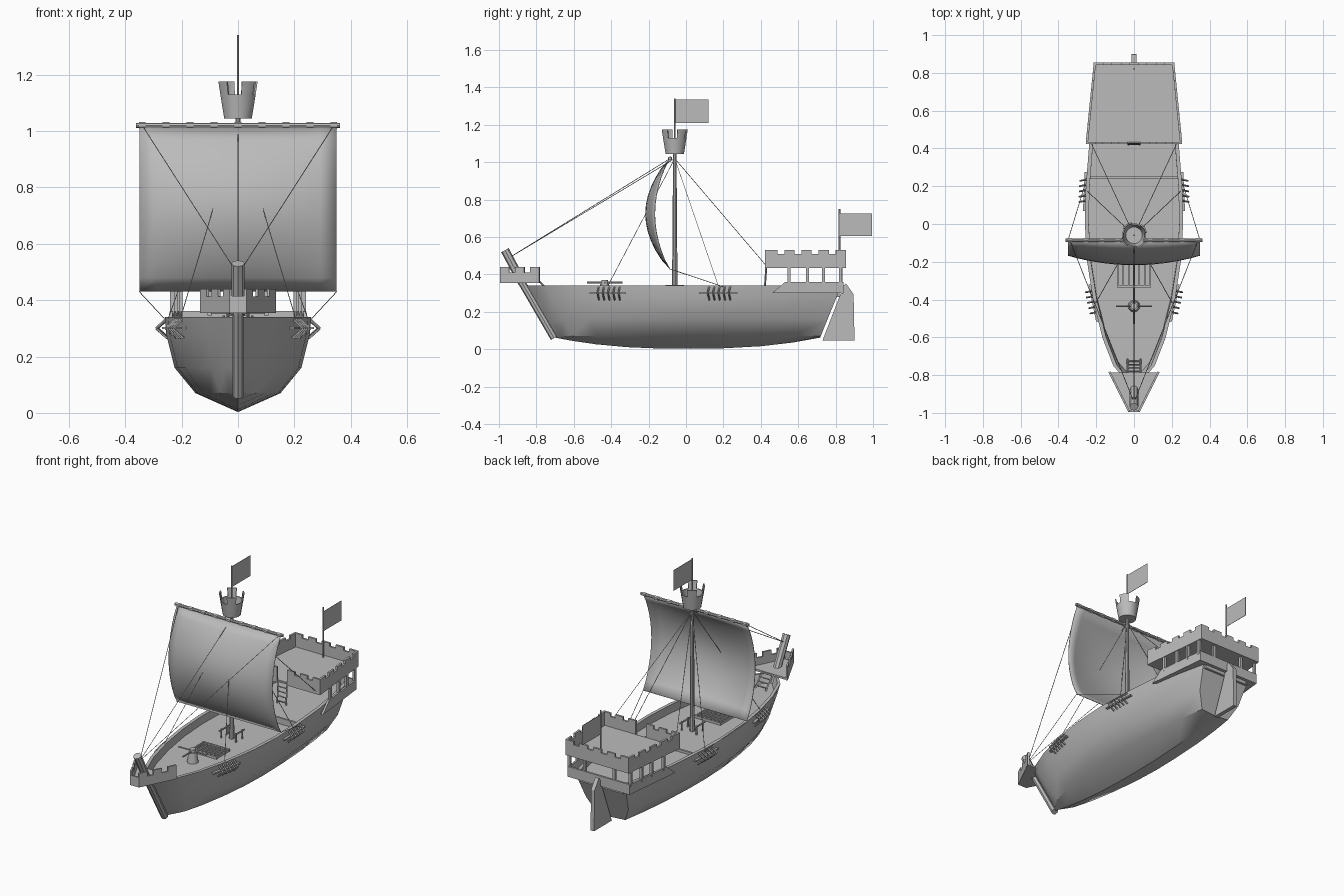
import bpy, bmesh, math
from mathutils import Vector as V

if "Cube" in bpy.data.objects:
    bpy.data.objects.remove(bpy.data.objects["Cube"], do_unlink=True)

grey = bpy.data.materials.new("plain grey")
grey.use_nodes = True
GREY = (0.5, 0.5, 0.5, 1)
grey.diffuse_color = GREY
grey.node_tree.nodes["Principled BSDF"].inputs["Base Color"].default_value = GREY


def finish(bm, name, smooth=False, closed=True):
    if closed:
        bmesh.ops.recalc_face_normals(bm, faces=bm.faces)
    me = bpy.data.meshes.new(name)
    bm.to_mesh(me)
    bm.free()
    ob = bpy.data.objects.new(name, me)
    bpy.context.collection.objects.link(ob)
    me.materials.append(grey)
    if smooth:
        bpy.ops.object.select_all(action='DESELECT')
        ob.select_set(True)
        bpy.context.view_layer.objects.active = ob
        bpy.ops.object.shade_smooth_by_angle(angle=math.radians(35))
    return ob


def prism(name, pts, push):
    """Extrude a flat outline along a vector."""
    bm = bmesh.new()
    face = bm.faces.new([bm.verts.new(p) for p in pts])
    out = bmesh.ops.extrude_face_region(bm, geom=[face], use_keep_orig=True)
    moved = [g for g in out["geom"] if isinstance(g, bmesh.types.BMVert)]
    bmesh.ops.translate(bm, verts=moved, vec=V(push))
    return finish(bm, name)


def box(name, centre, size):
    x, y, z = (s / 2 for s in size)
    c = V(centre)
    return prism(name, [c + V(p) for p in ((-x, -y, -z), (x, -y, -z), (x, y, -z), (-x, y, -z))], (0, 0, 2 * z))


def rod(name, a, b, r1, r2=None, sides=8):
    a, b = V(a), V(b)
    bm = bmesh.new()
    bmesh.ops.create_cone(bm, cap_ends=True, segments=sides, radius1=r1,
                          radius2=r1 if r2 is None else r2, depth=(b - a).length)
    turn = (b - a).to_track_quat('Z', 'Y').to_matrix()
    for v in bm.verts:
        v.co = turn @ v.co + (a + b) / 2
    return finish(bm, name, smooth=True)


def battlement(name, a, b, low, notch, top, count, thick=0.012):
    """Crenellated wall from a to b, with merlons and gaps of equal share."""
    a, b = V((*a, 0)), V((*b, 0))
    step = 1 / (count * 1.7 - 0.7)
    line = [(0, low)]
    for i in range(count):
        s = i * 1.7 * step
        line += [(s, notch), (s, top), (s + step, top), (s + step, notch)]
    line.append((1, low))
    line = [p for i, p in enumerate(line) if i not in (1, len(line) - 2)]
    side = (b - a).normalized().cross(V((0, 0, 1))) * -thick
    prism(name, [a.lerp(b, s) + V((0, 0, z)) for s, z in line], side)


# Hull: half widths along the rail
RAIL = [(-0.86, 0.0), (-0.82, 0.05), (-0.75, 0.11), (-0.6, 0.168), (-0.4, 0.217), (-0.2, 0.248),
        (0, 0.26), (0.2, 0.255), (0.45, 0.235), (0.65, 0.205), (0.83, 0.165)]


def half(y):
    for (y0, w0), (y1, w1) in zip(RAIL, RAIL[1:]):
        if y <= y1:
            return w0 + (w1 - w0) * (y - y0) / (y1 - y0)
    return RAIL[-1][1]


DECK = 0.29
bm = bmesh.new()
rings = []
for y, w in RAIL:
    t = (y + 0.86) / 1.69
    keel = 0.003 + 0.06 * abs(2 * t - 1) ** 2.5
    inner = max(w - 0.02, 0)
    sect = [(0, keel), (w * 0.58, 0.07), (w * 0.865, 0.16), (w * 0.98, 0.28), (w, 0.34),
            (inner, 0.34), (inner, DECK), (0, DECK)]
    sect += [(-x, z) for x, z in sect[-2:0:-1]]
    ring = []
    for x, z in sect:
        k = max(0, (z - 0.07) / 0.27)
        front, back = -0.70 - 0.16 * k, 0.72 + 0.11 * k
        ring.append(bm.verts.new((x, front + (back - front) * t, z)))
    rings.append(ring)
for r, q in zip(rings, rings[1:]):
    for i in range(len(r)):
        j = (i + 1) % len(r)
        bm.faces.new((r[i], r[j], q[j], q[i]))
bm.faces.new(rings[-1])
bmesh.ops.remove_doubles(bm, verts=bm.verts, dist=0.0005)
finish(bm, "hull", smooth=True)

# Raised quarterdeck and its front beam
ys = (0.245, 0.45, 0.65, 0.82)
prism("quarterdeck", [(half(y) - 0.018, y, DECK - 0.01) for y in ys]
      + [(0.018 - half(y), y, DECK - 0.01) for y in reversed(ys)], (0, 0, 0.035))
box("quarterdeck_beam", (0, 0.245, 0.315), (0.48, 0.012, 0.03))

# Stem running up into the bow post, and rudder
rod("stem", (0, -0.705, 0.06), (0, -0.885, 0.37), 0.02)
rod("bow_post", (0, -0.875, 0.355), (0, -0.968, 0.53), 0.023)
prism("rudder", [(-0.012, y, z) for y, z in
                 ((0.73, 0.048), (0.901, 0.048), (0.896, 0.294), (0.855, 0.353), (0.843, 0.34))], (0.024, 0, 0))

# Bow platform
prism("bow_floor", [(-0.13, -0.785, 0.355), (0.13, -0.785, 0.355), (0.028, -0.99, 0.355),
                    (-0.028, -0.99, 0.355)], (0, 0, 0.012))
for s in (-1, 1):
    battlement("bow_wall", (s * 0.135, -0.785), (s * 0.03, -0.995), 0.355, 0.412, 0.44, 3, -s * 0.01)
box("bow_front_wall", (0, -0.99, 0.385), (0.06, 0.01, 0.06))

# Stern castle: lower skirt, posts, upper deck with battlements
F, B = 0.435, 0.855
prism("skirt_floor", [(-0.245, 0.47, 0.3), (0.245, 0.47, 0.3), (0.21, 0.84, 0.3), (-0.21, 0.84, 0.3)], (0, 0, 0.008))
box("skirt_back", (0, 0.835, 0.33), (0.42, 0.012, 0.062))
for s in (-1, 1):
    prism("skirt_side", [(s * x, y, z) for x, y, z in
                         ((0.25, 0.46, 0.3), (0.21, 0.84, 0.3), (0.21, 0.84, 0.36), (0.243, 0.53, 0.36))],
          (-s * 0.012, 0, 0))
    for y in (0.55, 0.65, 0.735, 0.825):
        box("castle_post", (s * (0.288 - 0.1 * y), y, 0.395), (0.016, 0.016, 0.1))
    battlement("castle_side", (s * 0.255, F), (s * 0.213, B), 0.435, 0.51, 0.53, 5, s * 0.012)
    battlement("castle_front", (s * 0.255, F), (s * 0.035, F), 0.435, 0.51, 0.53, 3, s * 0.012)
for x in (-0.1, 0.1):
    box("castle_back_post", (x, 0.83, 0.395), (0.016, 0.016, 0.1))
battlement("castle_back", (-0.213, B), (0.213, B), 0.435, 0.51, 0.53, 5, -0.012)
prism("castle_floor", [(-0.25, F, 0.435), (0.25, F, 0.435), (0.21, B, 0.435), (-0.21, B, 0.435)], (0, 0, 0.012))


# Ladders
def ladder(name, low, high, wide, rungs):
    low, high = V(low), V(high)
    for s in (-wide, wide):
        rod(name + "_side", low + V((s, 0, 0)), high + V((s, 0, 0)), 0.005, sides=4)
    for i in range(rungs):
        p = low.lerp(high, (i + 0.7) / rungs)
        rod(name + "_rung", p - V((wide, 0, 0)), p + V((wide, 0, 0)), 0.004, sides=4)


ladder("bow_ladder", (0, -0.715, DECK), (0, -0.785, 0.365), 0.035, 4)
ladder("castle_ladder", (0, 0.42, 0.31), (0, 0.43, 0.45), 0.03, 5)

# Mast, yard and lookout nest
MY = -0.06
rod("mast", (0, MY, DECK), (0, MY, 1.06), 0.015, 0.009, 10)
rod("yard", (-0.362, -0.085, 1.02), (0.362, -0.085, 1.02), 0.009)
for i in range(9):
    x = -0.34 + i * 0.085
    rod("yard_tie", (x - 0.012, -0.085, 1.02), (x + 0.012, -0.085, 1.02), 0.012, sides=6)
bm = bmesh.new()
N = 16


def nest_ring(r, z):
    return [bm.verts.new((r * math.cos(a), MY + r * math.sin(a), z))
            for a in (math.tau * (i + 0.5) / N for i in range(N))]


outer = [nest_ring(0.05, 1.045), nest_ring(0.064, 1.13), nest_ring(0.071, 1.175)]
inner = [nest_ring(0.044, 1.055), nest_ring(0.057, 1.13), nest_ring(0.064, 1.175)]
bm.faces.new(outer[0])
bm.faces.new(inner[0])
for i in range(N):
    j = (i + 1) % N
    merlon = i % 4 < 2
    for wall in (outer, inner):
        for k in range(2 if merlon else 1):
            bm.faces.new((wall[k][i], wall[k][j], wall[k + 1][j], wall[k + 1][i]))
    k = 2 if merlon else 1
    bm.faces.new((outer[k][i], outer[k][j], inner[k][j], inner[k][i]))
    if merlon != ((i + 1) % 4 < 2):
        bm.faces.new((outer[1][j], outer[2][j], inner[2][j], inner[1][j]))
finish(bm, "lookout_nest", smooth=True)

# Flags
for y, low, top, f0, f1, length in ((MY, 1.05, 1.34, 1.21, 1.335, 0.18), (0.82, 0.44, 0.75, 0.605, 0.725, 0.175)):
    rod("flag_pole", (0, y, low), (0, y, top), 0.005, sides=6)
    prism("flag", [(-0.001, y, f0), (-0.001, y + length, f0), (-0.001, y + length, f1), (-0.001, y, f1)], (0.002, 0, 0))

# Billowing sail
bm = bmesh.new()
rows = []
for i in range(13):
    v = i / 12
    belly = math.sin(math.pi * v) ** 0.8
    rows.append([bm.verts.new((0.35 * u, -0.088 - belly * (0.13 - 0.05 * u * u), 0.43 + 0.588 * v))
                 for u in (k / 6 - 1 for k in range(13))])
for r, q in zip(rows, rows[1:]):
    for i in range(12):
        bm.faces.new((r[i], r[i + 1], q[i + 1], q[i]))
sail = finish(bm, "sail", smooth=True, closed=False)
thick = sail.modifiers.new("thickness", 'SOLIDIFY')
thick.thickness = 0.003

# Rigging and side channels
ROPE = 0.0018
top, bow = (0, MY, 1.02), (0, -0.945, 0.49)
rod("forestay", top, bow, ROPE, sides=4)
for s in (-1, 1):
    rod("brace", (s * 0.34, -0.085, 1.02), bow, ROPE, sides=4)
    rod("sheet", (s * 0.35, -0.088, 0.43), (s * 0.262, 0.2, 0.335), ROPE, sides=4)
    rod("backstay", top, (s * 0.23, F, 0.44), ROPE, sides=4)
    for y0, y1 in ((-0.515, -0.32), (0.07, 0.275)):
        mid = (y0 + y1) / 2
        rod("shroud", top, (s * (half(mid) - 0.01), mid, 0.34), ROPE, sides=4)
        prism("channel", [(s * (half(y0) - 0.01), y0, 0.297), (s * (half(y0) + 0.012), y0, 0.297),
                          (s * (half(y1) + 0.012), y1, 0.297), (s * (half(y1) - 0.01), y1, 0.297)], (0, 0, 0.008))
        for i in range(5):
            y = mid + (i - 2) * 0.028
            tip = (s * (half(y) + 0.033), y, 0.3)
            for z in (0.335, 0.265):
                rod("channel_strut", (s * (half(y) - 0.006), y + 0.008, z), tip, 0.005, sides=5)

# Capstan with bars
rod("capstan", (0, -0.435, DECK), (0, -0.435, 0.35), 0.032, 0.024, 12)
rod("capstan_head", (0, -0.435, 0.345), (0, -0.435, 0.37), 0.018, sides=12)
rod("capstan_bar", (-0.095, -0.435, 0.357), (0.095, -0.435, 0.357), 0.005, sides=6)
rod("capstan_bar", (0, -0.53, 0.357), (0, -0.34, 0.357), 0.005, sides=6)

# Deck grating
for i in range(7):
    box("grating_bar", (-0.084 + i * 0.028, -0.27, 0.297), (0.008, 0.12, 0.014))
for y in (-0.33, -0.21):
    box("grating_end", (0, y, 0.297), (0.18, 0.01, 0.016))

# Rails beside the mast
for s in (-1, 1):
    for y in (-0.09, -0.03):
        rod("mast_rail_post", (s * 0.05, y, DECK), (s * 0.05, y, 0.345), 0.005, sides=6)
    rod("mast_rail", (s * 0.05, -0.11, 0.338), (s * 0.05, -0.01, 0.338), 0.005, sides=6)
